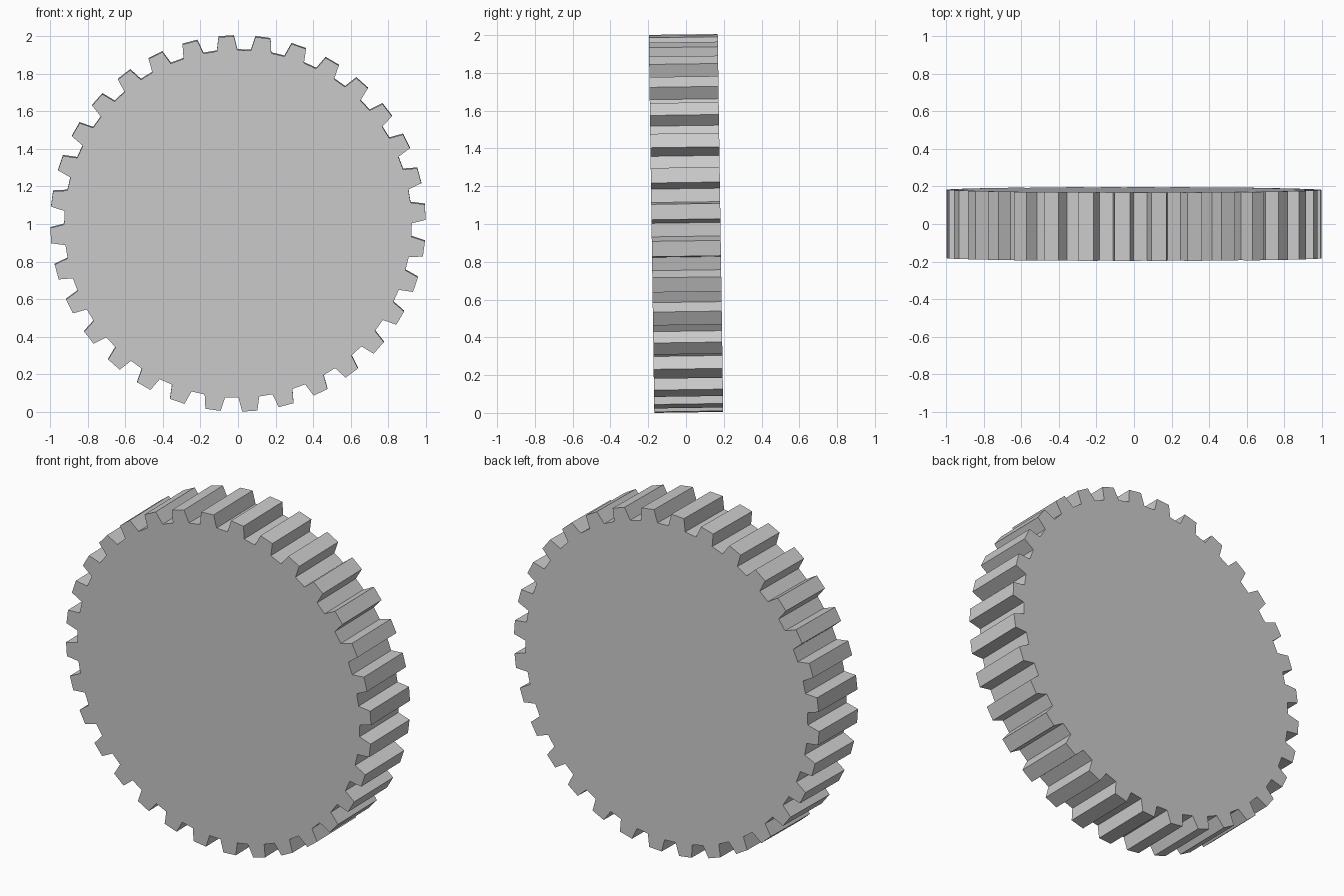
import bpy, bmesh
from math import sin, cos, pi, radians
from mathutils import Matrix

cube = bpy.data.objects.get("Cube")
if cube:
    bpy.data.objects.remove(cube, do_unlink=True)

TEETH = 32
THICKNESS = 0.365
ROOT_R, TIP_R = 0.925, 1.0
ROOT_HALF, TIP_HALF = 0.055, 0.041   # half widths of a tooth
PHASE = radians(3.6)

# Single grey metal
metal = bpy.data.materials.new("grey_metal")
metal.use_nodes = True
grey = (0.6, 0.6, 0.6, 1.0)
metal.diffuse_color = grey
metal.node_tree.nodes["Principled BSDF"].inputs["Base Color"].default_value = grey


def tooth_points(angle):
    """Four outline points of one tapered tooth, counter-clockwise."""
    for r, w in ((ROOT_R, -ROOT_HALF), (TIP_R, -TIP_HALF),
                 (TIP_R, TIP_HALF), (ROOT_R, ROOT_HALF)):
        yield (r * cos(angle) - w * sin(angle), r * sin(angle) + w * cos(angle))


# Gear outline, extruded through its thickness
bm = bmesh.new()
outline = []
for i in range(TEETH):
    for x, z in tooth_points(PHASE + 2 * pi * i / TEETH):
        outline.append(bm.verts.new((x, -THICKNESS / 2, z)))
face = bm.faces.new(outline)
back = bmesh.ops.extrude_face_region(bm, geom=[face])["geom"]
bmesh.ops.translate(bm, vec=(0, THICKNESS, 0),
                    verts=[v for v in back if isinstance(v, bmesh.types.BMVert)])
bmesh.ops.recalc_face_normals(bm, faces=bm.faces)

# Lean the disc slightly forward and stand it on the ground
bmesh.ops.transform(bm, verts=bm.verts, matrix=Matrix.Rotation(0.0145, 4, "X"))
lowest = min(v.co.z for v in bm.verts)
bmesh.ops.translate(bm, vec=(0, 0, -lowest), verts=bm.verts)

mesh = bpy.data.meshes.new("gear_wheel")
bm.to_mesh(mesh)
bm.free()
mesh.materials.append(metal)
gear = bpy.data.objects.new("gear_wheel", mesh)
bpy.context.collection.objects.link(gear)
